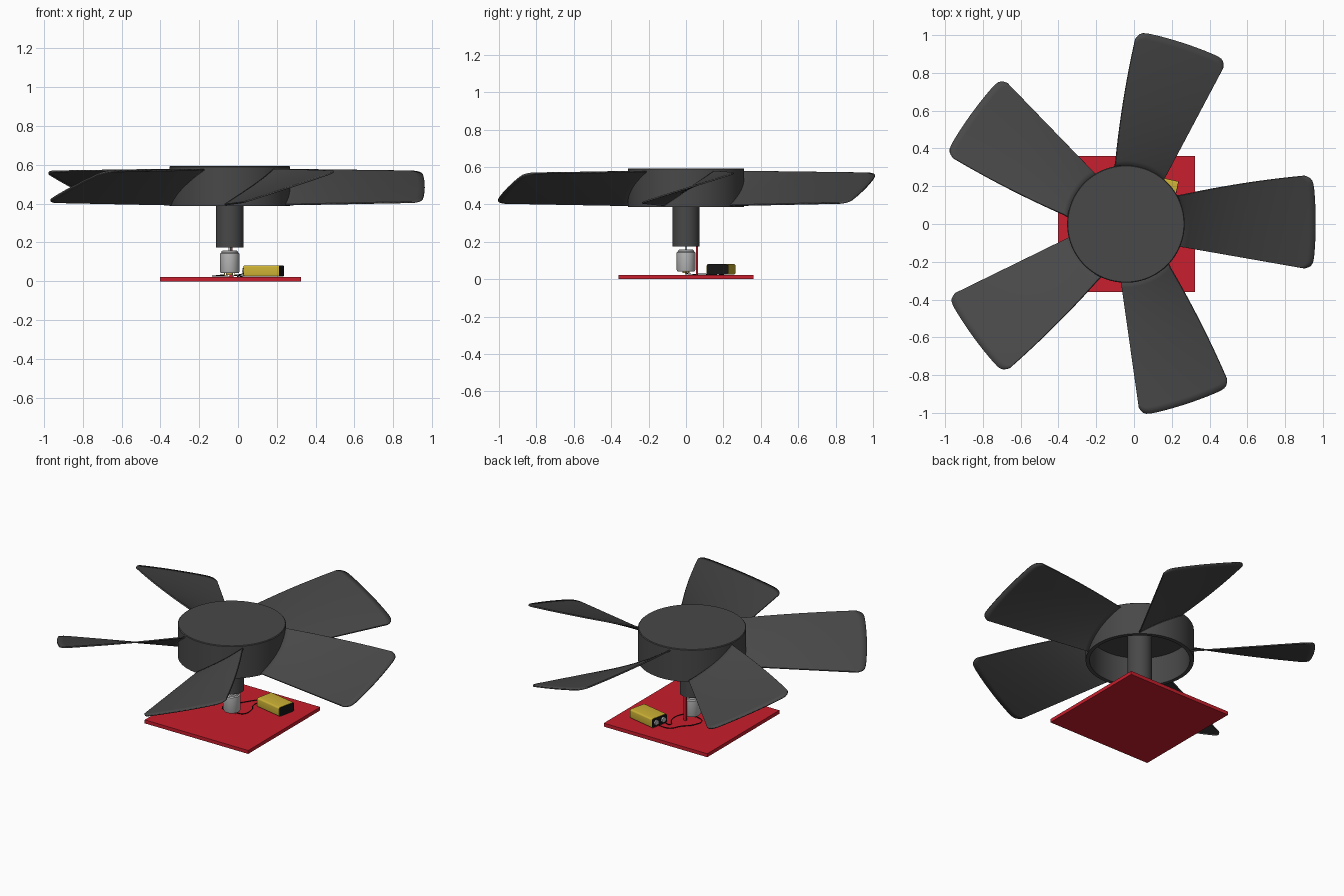
import bpy, bmesh, math
from mathutils import Matrix, Vector

if "Cube" in bpy.data.objects:
    bpy.data.objects.remove(bpy.data.objects["Cube"])

CX = -0.043  # fan axis


def mat(name, r, g, b):
    m = bpy.data.materials.new(name)
    m.diffuse_color = (r, g, b, 1)
    m.use_nodes = True
    m.node_tree.nodes["Principled BSDF"].inputs["Base Color"].default_value = m.diffuse_color
    return m


DARK = mat("dark_plastic", 0.065, 0.065, 0.065)
RED = mat("red", 0.58, 0.013, 0.026)
YELLOW = mat("yellow", 0.6, 0.44, 0.035)
BLACK = mat("black", 0.008, 0.008, 0.008)
STEEL = mat("steel", 0.5, 0.5, 0.5)
BRASS = mat("brass", 0.55, 0.38, 0.08)


def finish(name, bm, material, smooth=True):
    bmesh.ops.recalc_face_normals(bm, faces=bm.faces)
    me = bpy.data.meshes.new(name)
    bm.to_mesh(me)
    bm.free()
    ob = bpy.data.objects.new(name, me)
    bpy.context.collection.objects.link(ob)
    me.materials.append(material)
    if smooth:
        bpy.ops.object.select_all(action='DESELECT')
        ob.select_set(True)
        bpy.context.view_layer.objects.active = ob
        bpy.ops.object.shade_smooth_by_angle(angle=math.radians(35))
    return ob


def lathe(name, profile, material, steps=64, loc=(CX, 0, 0)):
    """Revolve (radius, z) points around z."""
    bm = bmesh.new()
    vs = [bm.verts.new((r, 0, z)) for r, z in profile]
    es = [bm.edges.new(p) for p in zip(vs, vs[1:])]
    bmesh.ops.spin(bm, geom=vs + es, cent=(0, 0, 0), axis=(0, 0, 1),
                   angle=2 * math.pi, steps=steps, use_duplicate=False)
    bmesh.ops.remove_doubles(bm, verts=bm.verts, dist=1e-5)
    bmesh.ops.translate(bm, verts=bm.verts, vec=loc)
    return finish(name, bm, material)


def box(name, loc, size, material, bevel=0.0, turn=0.0):
    bm = bmesh.new()
    bmesh.ops.create_cube(bm, size=1, matrix=Matrix.Diagonal((*size, 1)))
    if bevel:  # round only the edges running along x
        long = [e for e in bm.edges
                if abs(e.verts[0].co.x - e.verts[1].co.x) > size[0] / 2]
        bmesh.ops.bevel(bm, geom=long, offset=bevel, segments=4,
                        profile=0.5, affect='EDGES')
    bm.transform(Matrix.Translation(loc) @ Matrix.Rotation(turn, 4, 'Z'))
    return finish(name, bm, material, bevel > 0)


def wire(name, pts, radius=0.0025):
    cu = bpy.data.curves.new(name, 'CURVE')
    cu.dimensions = '3D'
    cu.bevel_depth = radius
    cu.bevel_resolution = 2
    sp = cu.splines.new('BEZIER')
    sp.bezier_points.add(len(pts) - 1)
    for p, co in zip(sp.bezier_points, pts):
        p.co = co
        p.handle_left_type = p.handle_right_type = 'AUTO'
    cu.materials.append(BLACK)
    ob = bpy.data.objects.new(name, cu)
    bpy.context.collection.objects.link(ob)


# base plate and upright post
box("base_plate", (-0.039, 0, 0.011), (0.726, 0.722, 0.022), RED)
box("support_post", (CX + 0.006, 0.059, 0.1), (0.016, 0.012, 0.16), RED)

# hollow hub with its central sleeve
lathe("fan_hub", [(0, 0.593), (0.307, 0.593), (0.311, 0.589), (0.311, 0.387),
                  (0.288, 0.387), (0.288, 0.568), (0, 0.568)], DARK, 96)
lathe("hub_sleeve", [(0, 0.575), (0.071, 0.575), (0.071, 0.175), (0, 0.175)], DARK)

# motor, axle and terminals
lathe("motor", [(0, 0.158), (0.037, 0.158), (0.041, 0.155), (0.043, 0.148),
                (0.05, 0.143), (0.05, 0.05), (0.046, 0.042), (0, 0.042)], STEEL, 48)
lathe("motor_axle", [(0, 0.18), (0.006, 0.18), (0.006, 0.15), (0, 0.15)], STEEL, 16)
lathe("motor_end_cap", [(0, 0.043), (0.018, 0.043), (0.018, 0.032), (0, 0.032)], BRASS, 24)
for side in (-1, 1):
    box("motor_terminal", (CX + side * 0.026, 0, 0.035), (0.004, 0.01, 0.018), BRASS)


# twisted blades with rounded tips
def blade(name, angle):
    bm = bmesh.new()
    ts = [math.sin(math.pi / 2 * (-1 + 2 * j / 24)) for j in range(25)]
    n = 20
    rows = []
    for i in range(n + 1):
        s = i / n
        row = []
        for t in ts:
            v = (t + 1) / 2
            tip = 1.005 - 0.016 * t * t - 0.045 * abs(t) ** 16
            root = 0.27 if abs(t) > 0.6 else 0.295
            yr = -0.117 + 0.267 * v
            root = math.sqrt(0.3 ** 2 - yr * yr)
            x = root + (tip - root) * s
            u = max(0, (x - 0.28) / 0.72)
            lo = -0.117 - 0.127 * u
            hi = 0.15 + 0.16 * u - 0.05 * u * u
            zlo = 0.394 + 0.014 * u
            zhi = 0.576 - 0.01 * u
            row.append(bm.verts.new((x, lo + (hi - lo) * v, zlo + (zhi - zlo) * v)))
        rows.append(row)
    for a, b in zip(rows, rows[1:]):
        for j in range(len(ts) - 1):
            bm.faces.new((a[j], b[j], b[j + 1], a[j + 1]))
    bm.transform(Matrix.Translation((CX, 0, 0)) @ Matrix.Rotation(angle, 4, 'Z'))
    ob = finish(name, bm, DARK)
    mod = ob.modifiers.new("thickness", 'SOLIDIFY')
    mod.thickness = 0.008
    mod.offset = 0


for k in range(5):
    blade(f"fan_blade_{k + 1}", k * math.tau / 5)

# battery with black ends and two terminals
TURN = math.radians(-12)
BAT = Matrix.Translation((0.1325, 0.1875, 0.053)) @ Matrix.Rotation(TURN, 4, 'Z')
box("battery_case", BAT.translation, (0.184, 0.118, 0.058), YELLOW, 0.01, TURN)
for side in (-1, 1):
    box("battery_end", BAT @ Vector((side * 0.092, 0, 0)), (0.004, 0.114, 0.054),
        BLACK, 0.009, TURN)
    bm = bmesh.new()
    bmesh.ops.create_cone(bm, cap_ends=True, segments=20, radius1=0.016, radius2=0.016,
                          depth=0.012)
    bm.transform(BAT @ Matrix.Translation((-0.098, side * 0.028, 0))
                 @ Matrix.Rotation(math.pi / 2, 4, 'Y'))
    finish("battery_terminal", bm, STEEL)

# wires from battery to motor
a = BAT @ Vector((-0.1, -0.028, -0.012))
b = BAT @ Vector((-0.1, 0.028, -0.012))
wire("wire_near", [a, (0.0, 0.17, 0.027), (0.03, 0.09, 0.027), (0.02, 0.02, 0.027),
                   (CX + 0.026, 0, 0.034)])
wire("wire_far", [b, (-0.03, 0.21, 0.027), (-0.07, 0.15, 0.027), (-0.12, 0.09, 0.027),
                  (-0.125, 0.02, 0.027), (CX - 0.026, 0, 0.034)])
